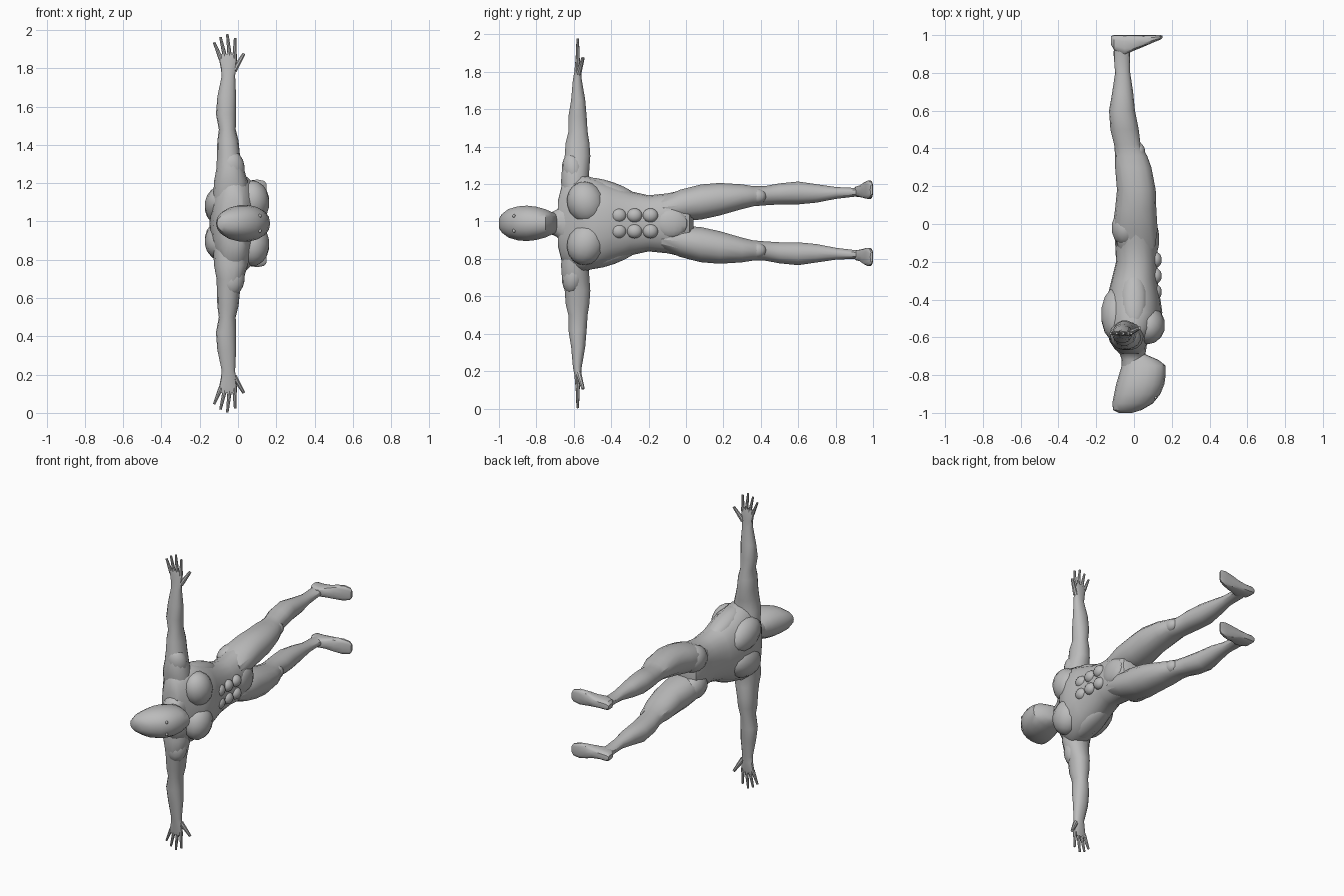
import bpy, bmesh, math
from mathutils import Vector, Matrix

default = bpy.data.objects.get("Cube")
if default:
    bpy.data.objects.remove(default, do_unlink=True)

MIDLINE = 0.99  # height of the body's plane of symmetry

clay = bpy.data.materials.new("plain grey")
clay.use_nodes = True
GREY = (0.5, 0.5, 0.5, 1)
clay.diffuse_color = GREY
clay.node_tree.nodes["Principled BSDF"].inputs["Base Color"].default_value = GREY


def finish(name, bm, mirrored):
    """Turn a bmesh into an object, mirrored over the midline if asked."""
    bmesh.ops.recalc_face_normals(bm, faces=bm.faces)
    mesh = bpy.data.meshes.new(name)
    bm.to_mesh(mesh)
    bm.free()
    mesh.materials.append(clay)
    obj = bpy.data.objects.new(name, mesh)
    obj.location.z = MIDLINE
    bpy.context.collection.objects.link(obj)
    if mirrored:
        mod = obj.modifiers.new("mirror", "MIRROR")
        mod.use_axis = (False, False, True)
        mod.use_mirror_merge = False
    bpy.ops.object.select_all(action="DESELECT")
    obj.select_set(True)
    bpy.context.view_layer.objects.active = obj
    bpy.ops.object.shade_smooth_by_angle(angle=math.radians(32))
    return obj


def loft(name, axis, rings, mirrored=True, sides=14, power=2.2):
    """Skin rounded sections; a ring is (position, low, high, low, high)."""
    bm = bmesh.new()
    others = [i for i in range(3) if i != axis]
    loops = []
    for t, a0, a1, b0, b1 in rings:
        loop = []
        for k in range(sides):
            ang = math.tau * k / sides
            c, s = math.cos(ang), math.sin(ang)
            co = Vector()
            co[axis] = t
            for i, lo, hi, v in ((others[0], a0, a1, c), (others[1], b0, b1, s)):
                co[i] = (lo + hi) / 2 + (hi - lo) / 2 * math.copysign(abs(v) ** (2 / power), v)
            loop.append(bm.verts.new(co))
        loops.append(loop)
    for low, high in zip(loops, loops[1:]):
        for k in range(sides):
            n = (k + 1) % sides
            bm.faces.new((low[k], low[n], high[n], high[k]))
    bm.faces.new(loops[0])
    bm.faces.new(loops[-1])
    return finish(name, bm, mirrored)


def even(rings):
    """Expand (position, back, front, half width) to symmetric rings."""
    return [(t, a, b, -w, w) for t, a, b, w in rings]


def muscle(name, centre, radii, turn=0, mirrored=True):
    """A flattened ellipsoid, turned about the depth axis."""
    bm = bmesh.new()
    place = (Matrix.Translation(centre) @ Matrix.Rotation(math.radians(turn), 4, "X")
             @ Matrix.Diagonal((*radii, 1)))
    bmesh.ops.create_uvsphere(bm, u_segments=14, v_segments=9, radius=1, matrix=place)
    return finish(name, bm, mirrored)


def digit(name, start, end, thick):
    """A tapered finger between two points."""
    a, b = Vector(start), Vector(end)
    bm = bmesh.new()
    place = (Matrix.Translation((a + b) / 2)
             @ (b - a).to_track_quat("Z", "Y").to_matrix().to_4x4())
    bmesh.ops.create_cone(bm, cap_ends=True, segments=8, radius1=thick,
                          radius2=thick * 0.55, depth=(b - a).length, matrix=place)
    return finish(name, bm, True)


# Head and neck
loft("head", 1, even([
    (-1, -.08, -.01, .025), (-.985, -.11, .04, .05), (-.95, -.115, .1, .077),
    (-.9, -.105, .14, .092), (-.85, -.095, .16, .096), (-.8, -.08, .168, .09),
    (-.75, -.065, .168, .076), (-.72, -.06, .13, .062), (-.69, -.05, .06, .05)]),
    mirrored=False, sides=18)
loft("neck", 1, even([
    (-.79, -.065, .06, .06), (-.72, -.065, .055, .06), (-.69, -.075, .06, .075),
    (-.66, -.1, .065, .12), (-.6, -.12, .07, .15)]), mirrored=False)
muscle("eyes", (.115, -.92, .04), (.008, .008, .01))

# Torso
loft("torso", 1, even([
    (-.685, -.07, .04, .12), (-.665, -.1, .055, .2), (-.62, -.13, .08, .25),
    (-.55, -.145, .13, .26), (-.47, -.15, .15, .235), (-.4, -.145, .14, .212),
    (-.3, -.12, .125, .172), (-.2, -.095, .125, .15), (-.1, -.1, .125, .16),
    (-.03, -.105, .12, .175), (.02, -.09, .1, .14), (.04, -.05, .06, .08)]),
    mirrored=False, sides=20)
muscle("chest_muscles", (.075, -.535, .11), (.09, .1, .115), 20)
muscle("shoulder_blades", (-.09, -.48, .09), (.085, .15, .1), -15)
muscle("side_muscles", (0, -.4, .17), (.07, .17, .05), -20)
for row, y in enumerate((-.36, -.275, -.19)):
    muscle(f"belly_muscle_{row + 1}", (.115, y, .042), (.033, .042, .038))
muscle("lower_belly", (.1, -.08, 0), (.035, .09, .08), mirrored=False)
muscle("buttocks", (-.045, -.02, .09), (.075, .1, .085))

# Arms
loft("arms", 2, [
    (.13, -.13, .05, -.655, -.5), (.22, -.125, .05, -.67, -.52),
    (.29, -.112, .03, -.665, -.515), (.36, -.11, .01, -.65, -.51),
    (.43, -.108, .003, -.645, -.515), (.49, -.1, -.012, -.63, -.525),
    (.57, -.115, -.01, -.63, -.53), (.66, -.108, -.01, -.615, -.538),
    (.77, -.085, -.015, -.605, -.557), (.81, -.09, -.012, -.597, -.56),
    (.86, -.1, -.005, -.593, -.565), (.885, -.095, -.012, -.588, -.57)])
muscle("shoulder_caps", (-.035, -.6, .28), (.072, .062, .1), 10)

# Hands
TIPS = {"little": (-.125, .945), "ring": (-.092, .973),
        "middle": (-.056, .988), "index": (-.015, .968)}
for i, (finger, (x, z)) in enumerate(TIPS.items()):
    digit(f"{finger}_fingers", (-.09 + i * .024, -.579, .86), (x, -.579, z), .012)
digit("thumbs", (-.02, -.575, .8), (.03, -.55, .885), .016)

# Legs
loft("legs", 1, [
    (-.13, -.08, .11, .03, .14), (-.03, -.115, .125, .01, .182),
    (.08, -.1, .118, .018, .21), (.18, -.09, .115, .04, .218),
    (.3, -.1, .092, .075, .21), (.36, -.1, .07, .09, .2),
    (.42, -.105, .035, .095, .2), (.5, -.125, .025, .1, .215),
    (.6, -.132, .005, .1, .225), (.7, -.115, -.005, .11, .21),
    (.8, -.1, -.02, .13, .195), (.9, -.108, -.022, .142, .19),
    (.96, -.105, -.01, .14, .2)])
muscle("kneecaps", (.025, .38, .145), (.035, .05, .04))

# Feet, soles flat at the far end
loft("feet", 0, [
    (-.122, .95, .995, .155, .185), (-.105, .92, 1, .143, .2),
    (-.05, .895, 1, .14, .202), (0, .918, 1, .137, .208),
    (.05, .938, 1, .132, .222), (.1, .96, 1, .13, .23),
    (.138, .975, 1, .14, .222), (.15, .985, .998, .155, .205)], power=3)
